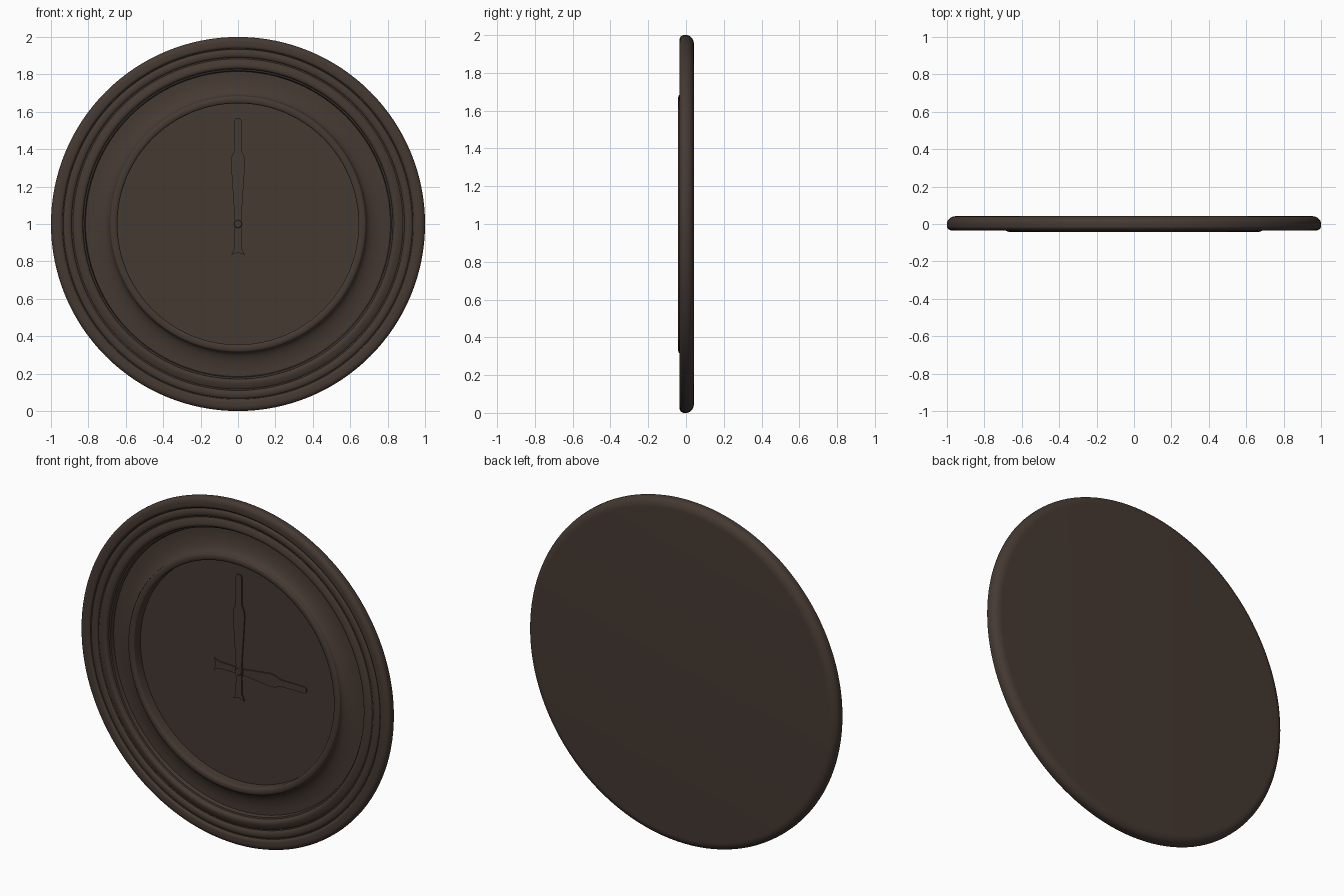
import bpy, bmesh, math
from mathutils import Matrix, Vector

cube = bpy.data.objects.get("Cube")
if cube:
    bpy.data.objects.remove(cube, do_unlink=True)

brown = bpy.data.materials.new("dark brown")
brown.use_nodes = True
colour = (0.06, 0.041, 0.032, 1)
brown.diffuse_color = colour
bsdf = brown.node_tree.nodes["Principled BSDF"]
bsdf.inputs["Base Color"].default_value = colour
bsdf.inputs["Roughness"].default_value = 0.7

CENTRE = Vector((0, 0, 1))


def finish(bm, name, angle=35):
    bmesh.ops.remove_doubles(bm, verts=bm.verts, dist=1e-5)
    bmesh.ops.recalc_face_normals(bm, faces=bm.faces)
    mesh = bpy.data.meshes.new(name)
    bm.to_mesh(mesh)
    bm.free()
    mesh.materials.append(brown)
    obj = bpy.data.objects.new(name, mesh)
    bpy.context.collection.objects.link(obj)
    bpy.ops.object.select_all(action='DESELECT')
    obj.select_set(True)
    bpy.context.view_layer.objects.active = obj
    bpy.ops.object.shade_smooth_by_angle(angle=math.radians(angle))
    return obj


def arc(r, y, a, b, start, end, n=8):
    """Elliptical arc of (radius, depth) points around (r, y)."""
    turns = [math.radians(start + (end - start) * i / n) for i in range(n + 1)]
    return [(r + a * math.cos(t), y + b * math.sin(t)) for t in turns]


def lathe(name, profile, steps=128):
    """Spin (radius, depth) points around the front-to-back axis."""
    bm = bmesh.new()
    verts = [bm.verts.new((r, y, 1)) for r, y in profile]
    edges = [bm.edges.new(pair) for pair in zip(verts, verts[1:])]
    bmesh.ops.spin(bm, geom=verts + edges, cent=CENTRE, axis=(0, 1, 0),
                   angle=math.tau, steps=steps, use_merge=False)
    return finish(bm, name)


def hand(name, half_outline, front, back, turn):
    """Flat pointer, mirrored about its length, turned clockwise from upright."""
    outline = half_outline + [(-x, z) for x, z in reversed(half_outline) if x > 0]
    bm = bmesh.new()
    face = bm.faces.new([bm.verts.new((x, front, z)) for x, z in outline])
    side = bmesh.ops.extrude_face_region(bm, geom=[face])["geom"]
    bmesh.ops.translate(bm, vec=(0, back - front, 0),
                        verts=[g for g in side if isinstance(g, bmesh.types.BMVert)])
    bmesh.ops.rotate(bm, verts=bm.verts, cent=(0, 0, 0),
                     matrix=Matrix.Rotation(math.radians(turn), 3, 'Y'))
    bmesh.ops.translate(bm, verts=bm.verts, vec=CENTRE)
    return finish(bm, name, 25)


# Round frame: back, outer edge, stepped beads, channel, cove and inner lip
frame = [(0, 0.042)]
frame += arc(0.95, 0.002, 0.05, 0.04, 90, 0)
frame += arc(0.97, -0.012, 0.03, 0.023, 0, -90)
frame += arc(0.955, -0.022, 0.017, 0.013, -90, -180, 5)
frame += arc(0.912, -0.020, 0.022, 0.012, 0, -180, 10)
frame += [(0.883, -0.020), (0.876, -0.026)]
frame += arc(0.848, -0.020, 0.018, 0.012, -60, -180, 6)
frame += [(0.828, -0.008), (0.82, -0.006), (0.815, 0.015)]
frame += arc(0.80, -0.034, 0.115, 0.049, 90, 180, 12)
frame += arc(0.665, -0.032, 0.02, 0.01, 0, -180, 8)
frame += [(0.645, 0.03)]
lathe("clock_frame", frame)

# Recessed dial
lathe("clock_dial", [(0, 0.02), (0.646, 0.02), (0.646, 0.03), (0, 0.03)])


def hand_outline(shoulder, neck, tip, tail):
    return [(0, tail + 0.012), (0.035, tail), (0.02, tail + 0.035),
            (0.018, -0.03), (0.026, 0), (0.018, 0.03),
            (0.038, shoulder), (0.034, shoulder + 0.03), (0.019, neck),
            (0.019, tip - 0.012), (0.012, tip), (0, tip + 0.003)]


# Hands and centre pin
hand("minute_hand", hand_outline(0.33, 0.39, 0.565, -0.165), 0.006, 0.013, 0)
hand("hour_hand", hand_outline(0.20, 0.265, 0.43, -0.165), 0.013, 0.021, 90)
lathe("centre_pin", [(0, 0.002), (0.018, 0.002), (0.022, 0.006), (0.022, 0.021)], 24)
